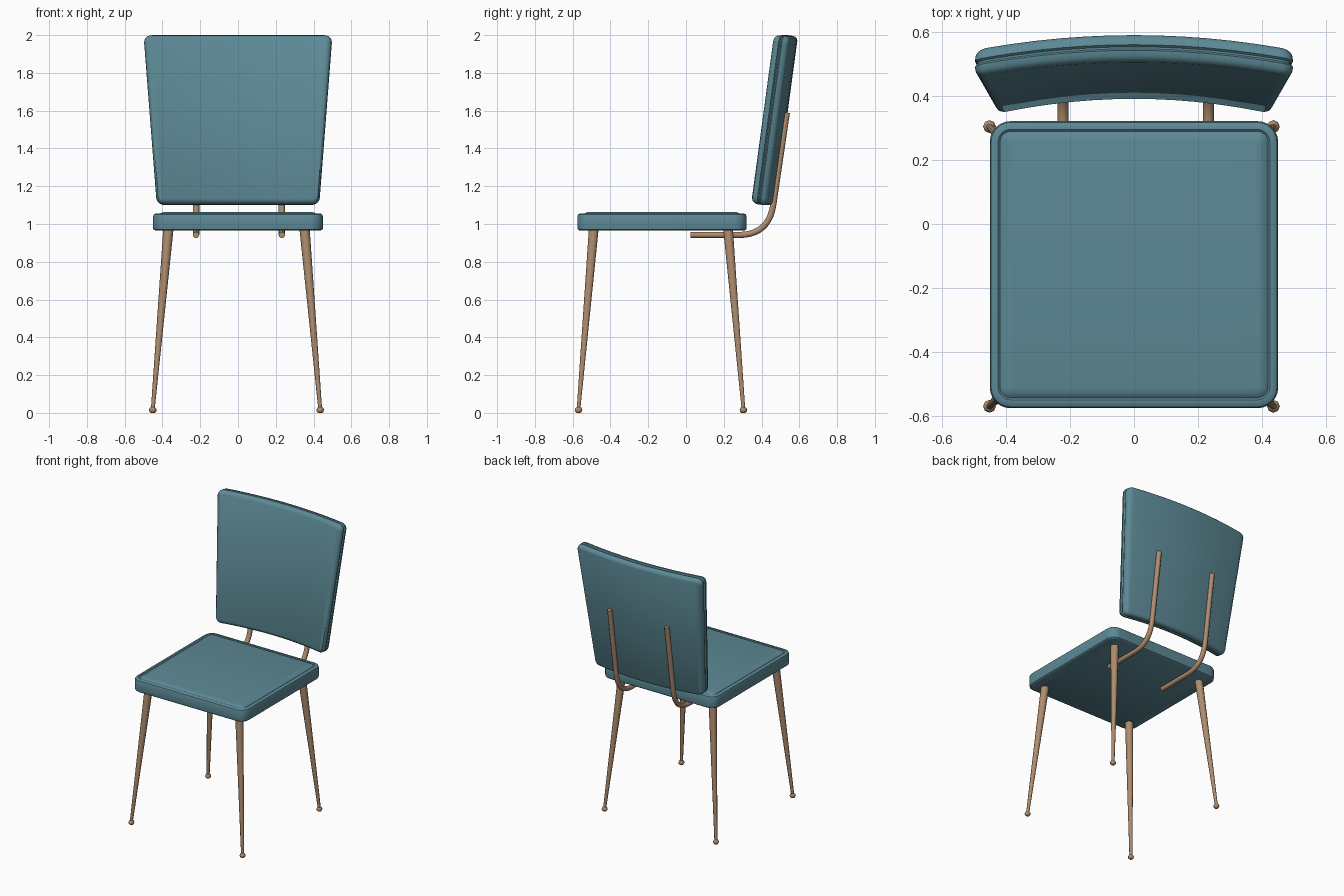
import bpy, bmesh, math
from mathutils import Vector

if "Cube" in bpy.data.objects:
    bpy.data.objects.remove(bpy.data.objects["Cube"])


def material(name, col):
    m = bpy.data.materials.new(name)
    m.diffuse_color = (*col, 1)
    m.use_nodes = True
    m.node_tree.nodes["Principled BSDF"].inputs["Base Color"].default_value = m.diffuse_color
    return m


TEAL = material("teal upholstery", (0.108, 0.25, 0.30))
WOOD = material("tan metal", (0.43, 0.265, 0.155))


def finish(name, bm, mat, angle=35):
    bmesh.ops.recalc_face_normals(bm, faces=bm.faces)
    me = bpy.data.meshes.new(name)
    bm.to_mesh(me)
    bm.free()
    me.materials.append(mat)
    ob = bpy.data.objects.new(name, me)
    bpy.context.collection.objects.link(ob)
    bpy.ops.object.select_all(action='DESELECT')
    bpy.context.view_layer.objects.active = ob
    ob.select_set(True)
    bpy.ops.object.shade_smooth_by_angle(angle=math.radians(angle))
    return ob


def cushion(name, w, h, r, layers, place):
    """Stack of rounded rectangles (depth, inset), capped with strips; place() maps to space."""
    bm = bmesh.new()
    rings = []
    for depth, inset in layers:
        W, H, R = w - inset, h - inset, max(r - inset, 0.008)
        right = [(W - R + R * math.cos(a), H - R + R * math.sin(a))
                 for a in (math.radians(d) for d in range(0, 91, 15))]
        cols = [(-x, y) for x, y in right]
        cols += [((W - R) * k / 6, H) for k in range(-5, 6)] + right[::-1]
        top = [bm.verts.new(place(x, y, depth)) for x, y in cols]
        low = [bm.verts.new(place(x, -y, depth)) for x, y in cols]
        rings.append((top, low))
    for (t0, l0), (t1, l1) in zip(rings, rings[1:]):
        a, b = t0 + l0[::-1], t1 + l1[::-1]
        for i in range(len(a)):
            j = (i + 1) % len(a)
            bm.faces.new((a[i], a[j], b[j], b[i]))
    for t, l in (rings[0], rings[-1]):
        for i in range(len(t) - 1):
            bm.faces.new((t[i], t[i + 1], l[i + 1], l[i]))
    return finish(name, bm, TEAL)


# Seat pad with a piped rim on top
cushion("seat", 0.45, 0.448, 0.065,
        [(0.965, 0.012), (0.972, 0.002), (0.98, 0), (1.04, 0), (1.05, 0.004), (1.056, 0.014),
         (1.056, 0.026), (1.051, 0.032), (1.056, 0.038), (1.061, 0.048), (1.064, 0.065)],
        lambda x, y, d: (x, y - 0.127, d))

# Backrest: tapered, bowed and tilted pad with a seam round the edge
TILT, TALL = math.radians(7.7), 0.904


def place_back(x, v, d):
    s = v + TALL / 2
    sag = 0.047 * (x / 0.465) ** 2
    return (x * (0.925 + 0.15 * s / TALL),
            0.387 + s * math.sin(TILT) + d * math.cos(TILT) - sag,
            1.108 + s * math.cos(TILT) - d * math.sin(TILT))


cushion("backrest", 0.465, TALL / 2, 0.04,
        [(0, 0.026), (0.006, 0.012), (0.018, 0.003), (0.034, 0), (0.040, 0.007),
         (0.046, 0.007), (0.052, 0), (0.070, 0.003), (0.080, 0.010), (0.085, 0.022)],
        place_back)


def sweep(name, path, radii, sides):
    """Tube of given radii along a path of points."""
    bm = bmesh.new()
    rings = []
    for i, p in enumerate(path):
        t = (path[min(i + 1, len(path) - 1)] - path[max(i - 1, 0)]).normalized()
        u = Vector((1, 0, 0))
        u = (u - t * u.dot(t)).normalized()
        n = t.cross(u)
        rings.append([bm.verts.new(p + radii[i] * (u * math.cos(a) + n * math.sin(a)))
                      for a in (2 * math.pi * k / sides for k in range(sides))])
    for a, b in zip(rings, rings[1:]):
        for k in range(sides):
            j = (k + 1) % sides
            bm.faces.new((a[k], a[j], b[j], b[k]))
    bm.faces.new(rings[0])
    bm.faces.new(rings[-1])
    return finish(name, bm, WOOD, 50)


# Bent tubes carrying the backrest
A, B, C = Vector((0, 0.28, 0.942)), Vector((0, 0.437, 0.942)), Vector((0, 0.462, 1.10))
bend = [A * (1 - t) ** 2 + B * 2 * t * (1 - t) + C * t * t for t in (k / 10 for k in range(11))]
path = [Vector((0, 0.025, 0.942))] + bend + [Vector((0, 0.534, 1.59))]
for side, x in (("left", -0.222), ("right", 0.232)):
    pts = [p + Vector((x, 0, 0)) for p in path]
    sweep(side + "_back_support", pts, [0.017] * len(pts), 10)

# Splayed tapered legs with small ball feet
for side, sx in (("left", -1), ("right", 1)):
    for end, ytop, yfoot in (("front", -0.489, -0.569), ("back", 0.223, 0.304)):
        top = Vector((sx * 0.361 - 0.008, ytop, 0.968))
        foot = Vector((sx * 0.443 - 0.008, yfoot, 0.02))
        sweep(f"{end}_{side}_leg", [foot, top], [0.010, 0.027], 10)
        ball = [foot * 1 for _ in range(5)]
        for p, z in zip(ball, (0, 0.007, 0.017, 0.026, 0.032)):
            p.z = z
        sweep(f"{end}_{side}_foot", ball, [0.011, 0.018, 0.020, 0.016, 0.009], 8)
